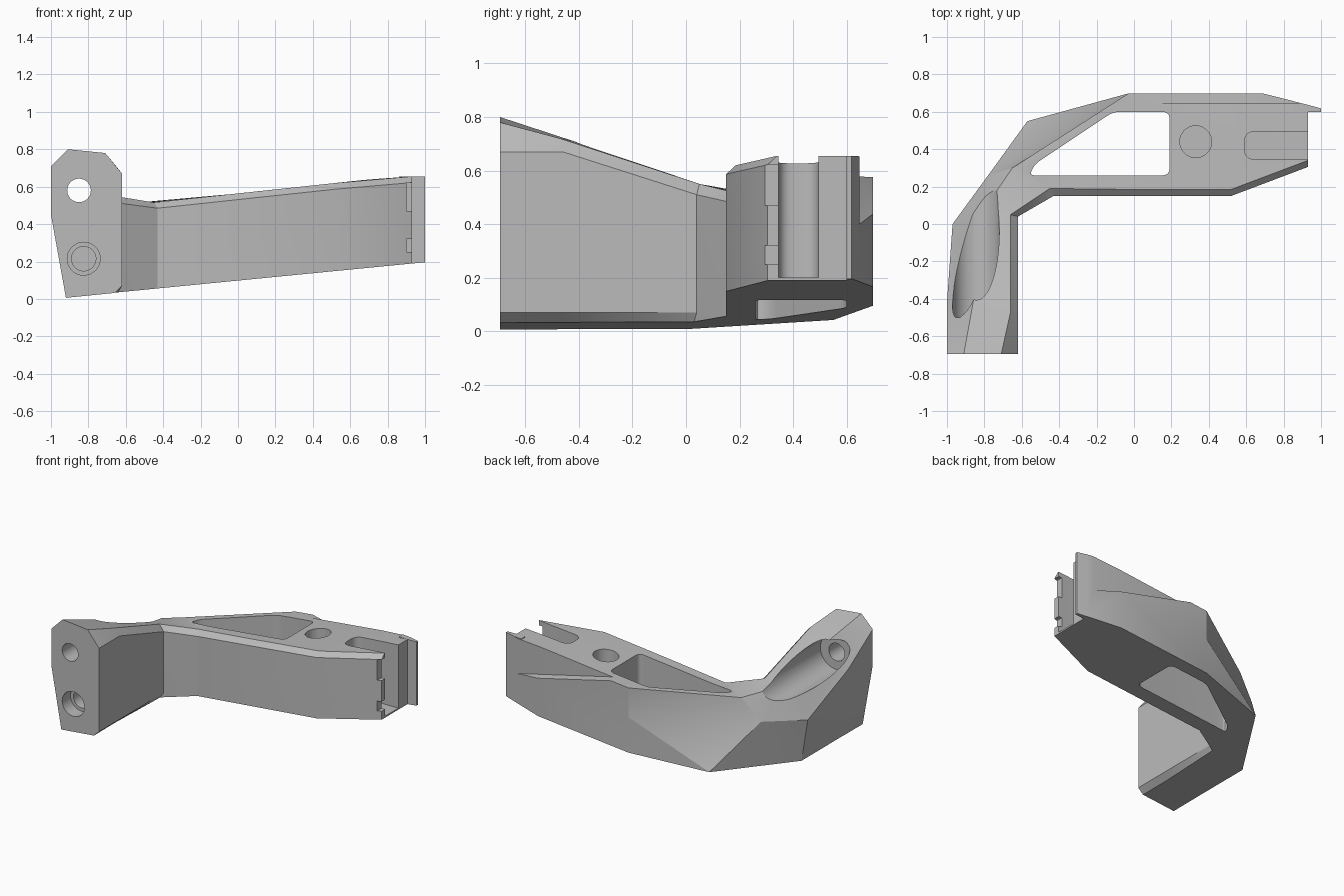
import bpy, bmesh, math
from mathutils import Vector, Matrix

if "Cube" in bpy.data.objects:
    bpy.data.objects.remove(bpy.data.objects["Cube"])

grey = bpy.data.materials.new("plain_grey")
grey.diffuse_color = (0.5, 0.5, 0.5, 1)
grey.use_nodes = True
grey.node_tree.nodes["Principled BSDF"].inputs["Base Color"].default_value = grey.diffuse_color


def bottom(x):
    return 0.098 + 0.098 * x


def top(x):
    return min(0.564 + 0.107 * x, 0.655)


def make(name, bm):
    bmesh.ops.recalc_face_normals(bm, faces=bm.faces)
    me = bpy.data.meshes.new(name)
    bm.to_mesh(me)
    bm.free()
    ob = bpy.data.objects.new(name, me)
    bpy.context.collection.objects.link(ob)
    me.materials.append(grey)
    return ob


def loft(name, rings):
    """Skin matching rings of points and cap both ends."""
    bm = bmesh.new()
    vs = [[bm.verts.new(p) for p in r] for r in rings]
    n = len(rings[0])
    for a, b in zip(vs, vs[1:]):
        for i in range(n):
            j = (i + 1) % n
            bm.faces.new((a[i], a[j], b[j], b[i]))
    bm.faces.new(vs[0])
    bm.faces.new(vs[-1])
    bmesh.ops.remove_doubles(bm, verts=bm.verts, dist=0.001)
    bmesh.ops.triangulate(bm, faces=[f for f in bm.faces if len(f.verts) == 4])
    bmesh.ops.dissolve_limit(bm, angle_limit=0.01, verts=bm.verts, edges=bm.edges)
    return make(name, bm)


def rounded(points, r, steps=6):
    """Round the corners of a plan outline with small curves."""
    out = []
    for i, p in enumerate(points):
        p = Vector(p)
        a = Vector(points[i - 1]) - p
        b = Vector(points[(i + 1) % len(points)]) - p
        d = min(r, a.length * 0.45, b.length * 0.45)
        a, b = p + a.normalized() * d, p + b.normalized() * d
        for k in range(steps + 1):
            t = k / steps
            out.append((1 - t) ** 2 * a + 2 * t * (1 - t) * p + t * t * b)
    return out


def prism(name, points, z0, z1):
    return loft(name, [[(p[0], p[1], z) for p in points] for z in (z0, z1)])


def cylinder(name, centre, r, length, axis):
    bm = bmesh.new()
    rot = Matrix.Rotation(math.pi / 2, 4, 'X') if axis == 'Y' else Matrix()
    bmesh.ops.create_cone(bm, cap_ends=True, segments=48, radius1=r, radius2=r,
                          depth=length, matrix=Matrix.Translation(centre) @ rot)
    return make(name, bm)


def combine(target, other, op):
    m = target.modifiers.new(op, 'BOOLEAN')
    m.operation, m.object, m.solver = op, other, 'EXACT'
    bpy.context.view_layer.objects.active = target
    bpy.ops.object.modifier_apply(modifier=m.name)
    bpy.data.objects.remove(other, do_unlink=True)


# mounting block: front face, middle and elbow sections
front = [(-.92, .006), (-.66, .032), (-.62, .07), (-.62, .67),
         (-.71, .78), (-.91, .80), (-1, .71), (-1, .45)]
front = [(x, -.695, z) for x, z in front]
middle = [(-.92, -.42, bottom(-.92)), (-.66, -.46, bottom(-.66)), (-.62, -.46, .07),
          (-.62, -.46, .67), (-.66, -.47, .72), (-.86, -.42, .71),
          (-1, -.42, .53), (-.99, -.42, .40)]
corner = [(-.92, 0, bottom(-.92)), (-.64, .03, bottom(-.64)), (-.62, .04, .07),
          (-.62, .04, .51), (-.66, .05, .55), (-.80, .08, .54),
          (-.97, 0, .315), (-.97, 0, .315)]
elbow = [(-.57, .55, bottom(-.57)), (-.43, .15, bottom(-.43)), (-.43, .15, .15),
         (-.43, .15, .485), (-.45, .19, .516), (-.65, .30, .505),
         (-.78, .26, .35), (-.78, .26, .35)]


def arm_section(xi, yi, xo, yo):
    return [(xo, yo, bottom(xo)), (xi, yi, bottom(xi)), (xi, yi, bottom(xi) + .06),
            (xi, yi, top(xi) - .033), (xi, yi + .035, top(xi)), (xo, yo, top(xo)),
            (xo, yo, .35), (xo, yo, .35)]


# arm
arm = [arm_section(-.03, .15, -.03, .698), arm_section(.52, .15, .69, .698),
       arm_section(.93, .305, .93, .637)]
body = loft("bracket_body", [front, middle, corner, elbow] + arm)

# thin fin at the arm end
fin = prism("fin", [(.86, .6), (1, .6), (1, .618), (.93, .637), (.86, .645)], .19, .655)
for v in fin.data.vertices:
    if v.co.z < .3:
        v.co.z = bottom(v.co.x)
combine(body, fin, 'UNION')

cuts = [
    # lightening window
    prism("window_cut", rounded([(-.11, .6), (.19, .6), (.19, .26), (-.56, .26),
                                 (-.53, .32)], .04), -.2, 1),
    # end slot
    prism("slot_cut", rounded([(.59, .345), (.59, .495), (1.2, .495), (1.2, .345)], .06),
          .2, 1),
    # blind hole in the arm
    cylinder("arm_hole_cut", (.33, .44, .55), .085, .5, 'Z'),
    # upper bolt hole and its scoop
    cylinder("bolt_cut", (-.85, -.5, .58), .063, 1, 'Y'),
    cylinder("scoop_cut", (-.845, .05, .58), .125, 1.1, 'Y'),
    # lower stepped hole
    cylinder("counterbore_cut", (-.825, -.7, .215), .088, .2, 'Y'),
    cylinder("lower_bolt_cut", (-.825, -.55, .215), .065, .6, 'Y'),
]
# sloping ledge behind the arm
ledge = [(.10, .585), (.95, .385), (1.1, .385), (1.1, .8), (.10, .8)]
cuts.append(loft("ledge_cut", [[(x, .648, z) for x, z in ledge],
                               [(x - .07, .75, z) for x, z in ledge]]))
# latch notches in the front prong
for z0, z1 in ((.25, .32), (.47, .62)):
    cuts.append(prism("notch_cut", [(.902, .2), (1, .2), (1, .36), (.902, .36)], z0, z1))
for c in cuts:
    combine(body, c, 'DIFFERENCE')

bpy.ops.object.select_all(action='DESELECT')
body.select_set(True)
bpy.context.view_layer.objects.active = body
bpy.ops.object.shade_smooth_by_angle(angle=math.radians(25))
